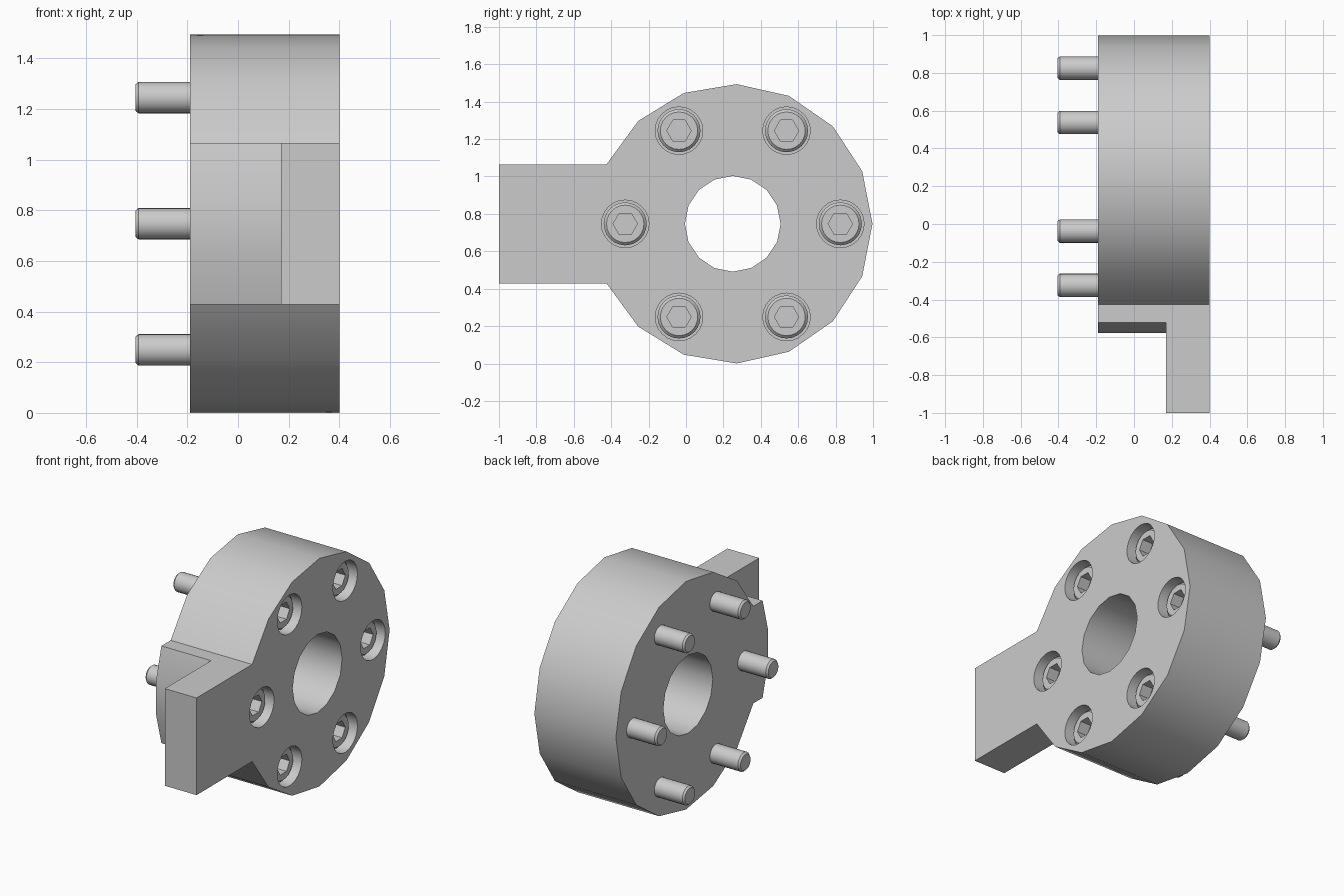
import bpy, bmesh
from math import sin, cos, radians, pi
from mathutils import Vector

old = bpy.data.objects.get("Cube")
if old:
    bpy.data.objects.remove(old)

CY, CZ = 0.25, 0.747        # axis of the flange
BACK, STEP, FACE = -0.19, 0.17, 0.40
HALF = 0.318                # half height of the arm


def material(name, value):
    m = bpy.data.materials.new(name)
    m.use_nodes = True
    colour = (value, value, value, 1)
    m.diffuse_color = colour
    m.node_tree.nodes["Principled BSDF"].inputs["Base Color"].default_value = colour
    return m


grey = material("machined grey", 0.6)


def finish(name, bm):
    bmesh.ops.recalc_face_normals(bm, faces=bm.faces)
    me = bpy.data.meshes.new(name)
    bm.to_mesh(me)
    bm.free()
    me.materials.append(grey)
    ob = bpy.data.objects.new(name, me)
    bpy.context.collection.objects.link(ob)
    return ob


def prism(name, outline, x0, x1):
    """Extrude a (y, z) outline along x."""
    bm = bmesh.new()
    face = bm.faces.new([bm.verts.new((x0, y, z)) for y, z in outline])
    out = bmesh.ops.extrude_face_region(bm, geom=[face])["geom"]
    bmesh.ops.translate(bm, vec=(x1 - x0, 0, 0),
                        verts=[v for v in out if isinstance(v, bmesh.types.BMVert)])
    return finish(name, bm)


def polar(r, deg, y=CY, z=CZ):
    return y + r * cos(radians(deg)), z + r * sin(radians(deg))


def circle(r, n, y=CY, z=CZ):
    return [polar(r, 360 * i / n, y, z) for i in range(n)]


def activate(ob):
    bpy.ops.object.select_all(action='DESELECT')
    ob.select_set(True)
    bpy.context.view_layer.objects.active = ob


def combine(target, tool, operation):
    activate(target)
    mod = target.modifiers.new("combine", 'BOOLEAN')
    mod.object, mod.operation, mod.solver = tool, operation, 'EXACT'
    bpy.ops.object.modifier_apply(modifier=mod.name)
    bpy.data.objects.remove(tool)


def smooth(ob):
    activate(ob)
    bpy.ops.object.shade_smooth_by_angle(angle=radians(30))


# Flange: faceted disc with a raised rounded pad behind the arm
rim = [polar(0.747, 22.1 * i) for i in range(-7, 8)]
pad = [polar(0.834, 180 + a) for a in (-22.4, -7.5, 7.5, 22.4)]
ledge_top = (-0.425, CZ + HALF)
ledge_low = (-0.425, CZ - HALF)
rim[0], rim[-1] = ledge_low, ledge_top
pad[0] = (pad[0][0], CZ + HALF)
pad[-1] = (pad[-1][0], CZ - HALF)
flange = prism("flange", rim + pad, BACK, FACE)

# Arm joined to the front half of the flange
arm = prism("arm", [(-1, CZ - HALF), (-0.45, CZ - HALF),
                    (-0.45, CZ + HALF), (-1, CZ + HALF)], STEP, FACE)
combine(flange, arm, 'UNION')

# Centre hole and counterbores
combine(flange, prism("hole", circle(0.256, 16), -1, 1), 'DIFFERENCE')
centres = [polar(0.575, 60 * i) for i in range(6)]
for y, z in centres:
    combine(flange, prism("counterbore", circle(0.127, 24, y, z), 0.22, 1), 'DIFFERENCE')
smooth(flange)

# Socket-head bolts: turned profile of (x, radius), with hexagonal rings
SEG = 24
HEX = "hex"
profile = [(-0.405, 0.052), (-0.393, 0.062), (0.22, 0.062), (0.22, 0.115),
           (0.34, 0.115), (0.355, 0.1), (0.355, HEX), (0.28, HEX)]


def ring_radius(r, a):
    return 0.065 * cos(pi / 6) / cos(a % (pi / 3) - pi / 6) if r == HEX else r


def bolt(name, y, z):
    bm = bmesh.new()
    rings = []
    for x, r in profile:
        ring = []
        for i in range(SEG):
            a = 2 * pi * i / SEG
            rad = ring_radius(r, a + 1e-6)
            ring.append(bm.verts.new((x, y + rad * cos(a), z + rad * sin(a))))
        rings.append(ring)
    for p, q in zip(rings, rings[1:]):
        for i in range(SEG):
            j = (i + 1) % SEG
            bm.faces.new((p[i], p[j], q[j], q[i]))
    bm.faces.new(rings[0])
    bm.faces.new(rings[-1])
    smooth(finish(name, bm))


for n, (y, z) in enumerate(centres, 1):
    bolt(f"bolt_{n}", y, z)
